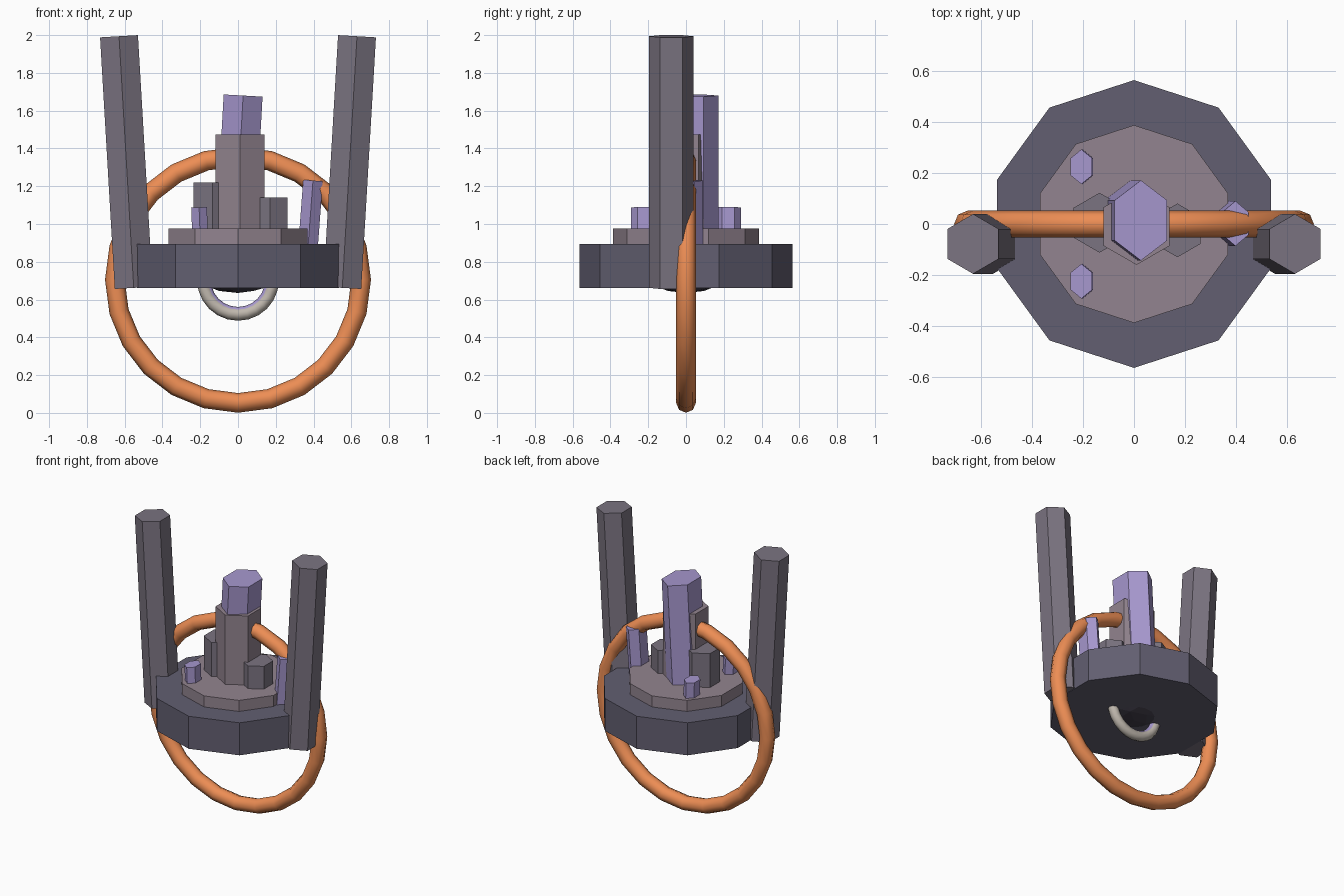
import bpy, bmesh, math
from mathutils import Vector

if "Cube" in bpy.data.objects:
    bpy.data.objects.remove(bpy.data.objects["Cube"])


def material(name, r, g, b):
    m = bpy.data.materials.new(name)
    m.diffuse_color = (*[(c / 255) ** 2.2 for c in (r, g, b)], 1)
    m.use_nodes = True
    m.node_tree.nodes["Principled BSDF"].inputs["Base Color"].default_value = m.diffuse_color
    return m


SLATE = material("slate", 98, 95, 112)
STONE = material("stone", 145, 131, 142)
ROCK = material("rock", 122, 115, 128)
CRYSTAL = material("crystal", 165, 150, 205)
COPPER = material("copper", 236, 140, 85)
SILVER = material("silver", 190, 182, 172)
DARK = material("dark", 70, 66, 78)


def finish(name, bm, mat):
    bmesh.ops.recalc_face_normals(bm, faces=bm.faces)
    me = bpy.data.meshes.new(name)
    bm.to_mesh(me)
    bm.free()
    me.materials.append(mat)
    ob = bpy.data.objects.new(name, me)
    bpy.context.collection.objects.link(ob)
    return ob


def prism(name, sides, rx, ry, base, top, mat):
    """Prism from base centre to top centre, corners on the y axis, ends square to its axis."""
    base, top = Vector(base), Vector(top)
    axis = (top - base).normalized()
    u = Vector((0, 1, 0)).cross(axis).normalized()
    v = axis.cross(u)
    bm = bmesh.new()
    rings = []
    for c in (base, top):
        ring = []
        for i in range(sides):
            a = math.pi / 2 + math.tau * i / sides
            ring.append(bm.verts.new(c + u * rx * math.cos(a) + v * ry * math.sin(a)))
        rings.append(ring)
        bm.faces.new(ring)
    lo, hi = rings
    for i in range(sides):
        j = (i + 1) % sides
        bm.faces.new((lo[i], lo[j], hi[j], hi[i]))
    return finish(name, bm, mat)


def upright_ring(name, major, minor, z, segs, sides, mat):
    bpy.ops.mesh.primitive_torus_add(major_segments=segs, minor_segments=sides,
                                     major_radius=major, minor_radius=minor,
                                     location=(0, 0, z), rotation=(math.pi / 2, 0, 0))
    ob = bpy.context.object
    ob.name = name
    ob.data.materials.append(mat)
    bpy.ops.object.shade_smooth_by_angle(angle=math.radians(60))
    return ob


# Stepped round platform
prism("platform", 10, 0.563, 0.563, (0, 0, 0.66), (0, 0, 0.895), SLATE)
prism("platform_step", 10, 0.387, 0.387, (0, 0, 0.88), (0, 0, 0.975), STONE)

# Leaning side pillars
for side, s in (("left", -1), ("right", 1)):
    prism(side + "_pillar", 6, 0.116, 0.117,
          (0.552 * s, -0.078, 0.662), (0.63 * s, -0.078, 1.994), ROCK)

# Central column and its two lower blocks
prism("centre_column", 6, 0.15, 0.15, (0.01, -0.01, 0.9), (0.01, -0.01, 1.475), STONE)
prism("left_block", 6, 0.117, 0.117, (-0.135, 0.005, 0.9), (-0.135, 0.005, 1.22), ROCK)
prism("right_block", 6, 0.105, 0.105, (0.17, -0.025, 0.9), (0.17, -0.025, 1.14), ROCK)

# Crystals
prism("main_crystal", 6, 0.119, 0.157, (-0.015, 0.014, 0.92), (0.027, 0.014, 1.68), CRYSTAL)
prism("side_crystal", 6, 0.06, 0.088, (0.37, 0.002, 0.87), (0.397, 0.002, 1.23), CRYSTAL)
for side, s in (("front", -1), ("back", 1)):
    prism(side + "_small_crystal", 6, 0.048, 0.068,
          (-0.2, 0.224 * s, 0.92), (-0.206, 0.224 * s, 1.088), CRYSTAL)

# Large hoop and the small loops hanging under the platform
upright_ring("large_hoop", 0.652, 0.052, 0.705, 24, 8, COPPER)
upright_ring("small_loop", 0.183, 0.034, 0.705, 24, 8, SILVER)
upright_ring("inner_loop", 0.172, 0.028, 0.705, 24, 8, CRYSTAL)

# Shallow faceted boss on the underside
bm = bmesh.new()
bmesh.ops.create_icosphere(bm, subdivisions=2, radius=1)
bmesh.ops.scale(bm, vec=(0.19, 0.19, 0.07), verts=bm.verts)
bmesh.ops.translate(bm, vec=(0, 0, 0.705), verts=bm.verts)
finish("underside_boss", bm, DARK)
